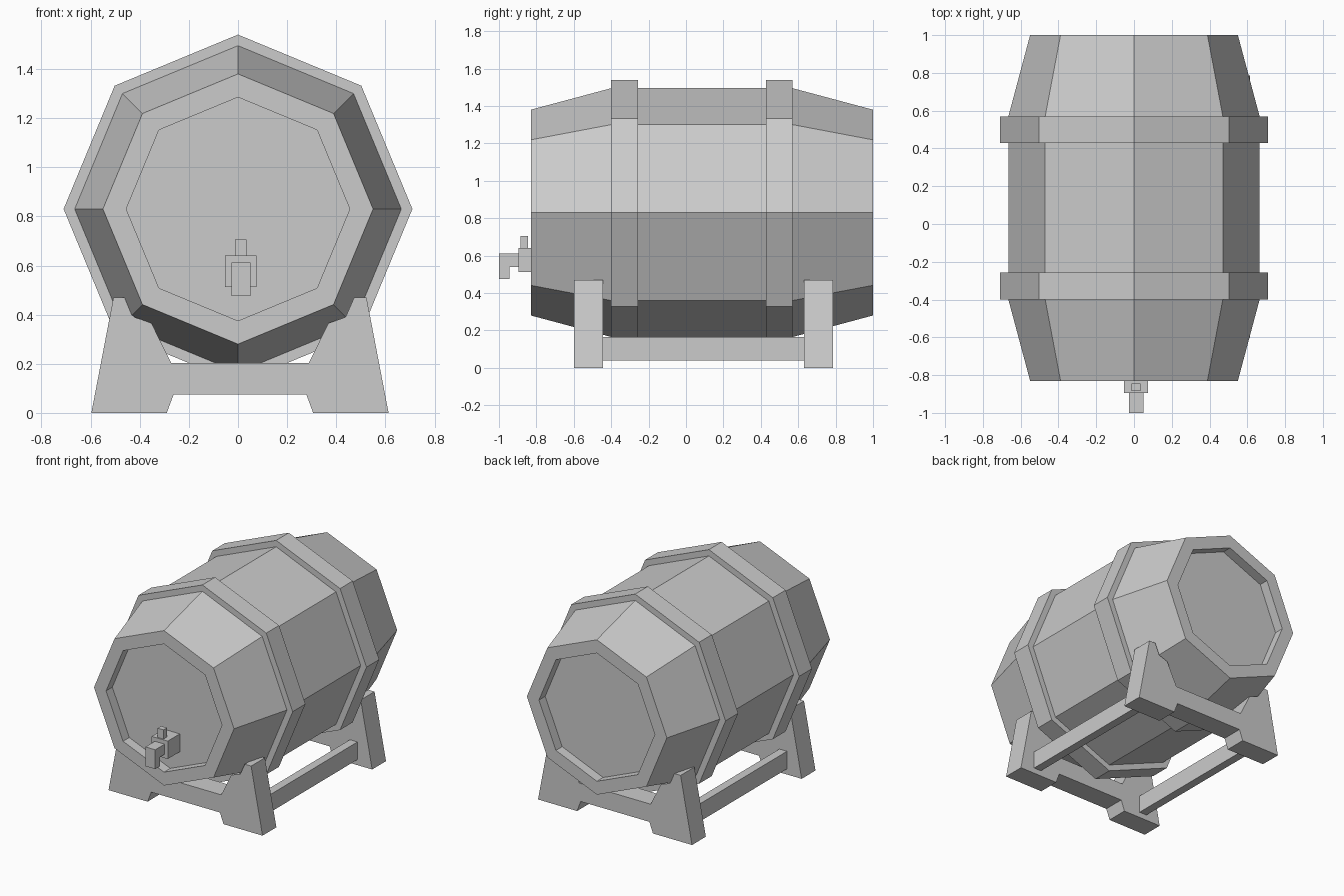
import bpy, bmesh, math

cube = bpy.data.objects.get("Cube")
if cube:
    bpy.data.objects.remove(cube, do_unlink=True)

GREY = (0.6, 0.6, 0.6, 1.0)
mat = bpy.data.materials.new("plain grey")
mat.use_nodes = True
mat.diffuse_color = GREY
mat.node_tree.nodes["Principled BSDF"].inputs["Base Color"].default_value = GREY

AXIS_Z = 0.83


def finish(name, bm):
    bmesh.ops.recalc_face_normals(bm, faces=bm.faces)
    mesh = bpy.data.meshes.new(name)
    bm.to_mesh(mesh)
    bm.free()
    mesh.materials.append(mat)
    obj = bpy.data.objects.new(name, mesh)
    bpy.context.collection.objects.link(obj)
    return obj


def lathe(name, profile, closed=False, sides=8):
    """Revolve (radius, y) points around the barrel axis."""
    bm = bmesh.new()
    rings = []
    for r, y in profile:
        angles = [2 * math.pi * i / sides for i in range(sides)]
        rings.append([bm.verts.new((r * math.cos(a), y, AXIS_Z + r * math.sin(a)))
                      for a in angles])
    pairs = list(zip(rings, rings[1:]))
    if closed:
        pairs.append((rings[-1], rings[0]))
    else:
        bm.faces.new(rings[0])
        bm.faces.new(rings[-1])
    for a, b in pairs:
        for i in range(sides):
            j = (i + 1) % sides
            bm.faces.new((a[i], a[j], b[j], b[i]))
    return finish(name, bm)


def extrude_y(name, outline, y0, y1):
    """Extrude an (x, z) outline between two depths."""
    bm = bmesh.new()
    front = bm.faces.new([bm.verts.new((x, y0, z)) for x, z in outline])
    grown = bmesh.ops.extrude_face_region(bm, geom=[front])["geom"]
    verts = [v for v in grown if isinstance(v, bmesh.types.BMVert)]
    bmesh.ops.translate(bm, verts=verts, vec=(0, y1 - y0, 0))
    return finish(name, bm)


def box(name, x, y, z):
    outline = [(x[0], z[0]), (x[1], z[0]), (x[1], z[1]), (x[0], z[1])]
    return extrude_y(name, outline, y[0], y[1])


# Barrel with recessed heads at both ends
lathe("barrel", [(0.455, -0.76), (0.455, -0.83), (0.55, -0.83), (0.665, -0.4),
                 (0.665, 0.57), (0.55, 1.0), (0.455, 1.0), (0.455, 0.93)])

# Hoops
for name, y0, y1 in (("front_hoop", -0.4, -0.257), ("back_hoop", 0.428, 0.57)):
    lathe(name, [(0.65, y0), (0.71, y0), (0.71, y1), (0.65, y1)], closed=True)

# Cradle ends: half outline mirrored about a slightly offset centre
CX = 0.008
half = [(0.27, 0.075), (0.298, 0), (0.605, 0), (0.515, 0.47), (0.465, 0.47),
        (0.43, 0.39), (0.36, 0.365), (0.28, 0.203)]
outline = [(CX + x, z) for x, z in half] + [(CX - x, z) for x, z in reversed(half)]
for name, y0 in (("front_cradle", -0.6), ("back_cradle", 0.63)):
    extrude_y(name, outline, y0, y0 + 0.155)

# Stretchers joining the cradle ends
for name, side in (("left_stretcher", 1), ("right_stretcher", -1)):
    xs = sorted((CX + side * 0.43, CX + side * 0.49))
    box(name, xs, (-0.45, 0.635), (0.04, 0.165))

# Tap
box("tap_body", (-0.052, 0.075), (-0.895, -0.76), (0.513, 0.64))
box("tap_handle", (-0.012, 0.034), (-0.885, -0.845), (0.64, 0.705))
side_profile = [(-0.895, 0.54), (-0.945, 0.54), (-0.945, 0.475),
                (-1.0, 0.475), (-1.0, 0.612), (-0.895, 0.612)]
bm = bmesh.new()
face = bm.faces.new([bm.verts.new((-0.027, y, z)) for y, z in side_profile])
geom = bmesh.ops.extrude_face_region(bm, geom=[face])["geom"]
bmesh.ops.translate(bm, verts=[v for v in geom if isinstance(v, bmesh.types.BMVert)],
                    vec=(0.077, 0, 0))
finish("tap_spout", bm)
